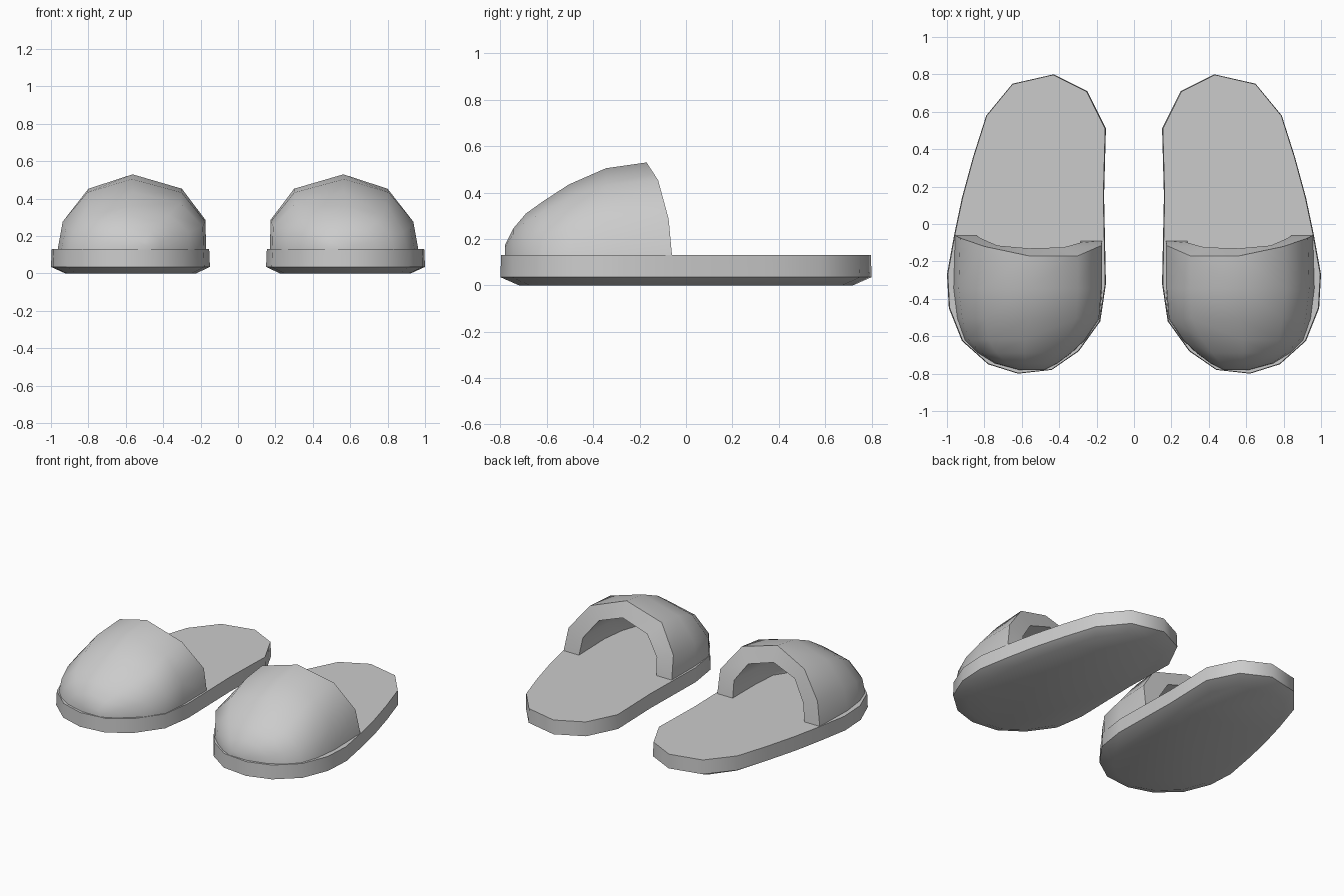
import bpy
import bmesh
import math

cube = bpy.data.objects.get("Cube")
if cube:
    bpy.data.objects.remove(cube, do_unlink=True)

grey = bpy.data.materials.new("soft grey")
grey.use_nodes = True
colour = (0.6, 0.6, 0.6, 1)
grey.diffuse_color = colour
grey.node_tree.nodes["Principled BSDF"].inputs["Base Color"].default_value = colour


def finish(bm, name, angle):
    """Turn the left part into an object and mirror it to the right."""
    bmesh.ops.recalc_face_normals(bm, faces=bm.faces)
    mesh = bpy.data.meshes.new(name)
    bm.to_mesh(mesh)
    bm.free()
    mesh.materials.append(grey)
    mesh.shade_smooth()
    mesh.set_sharp_from_angle(angle=math.radians(angle))
    obj = bpy.data.objects.new(name, mesh)
    bpy.context.collection.objects.link(obj)
    mirror = obj.modifiers.new("pair", 'MIRROR')
    mirror.use_mirror_merge = False
    return obj


def bridge(bm, a, b, closed=False):
    """Join two rows of vertices with quads."""
    n = len(a)
    for i in range(n if closed else n - 1):
        j = (i + 1) % n
        bm.faces.new((a[i], a[j], b[j], b[i]))


# Sole: foot outline stacked in rings, with a chamfered underside
outline = [(0.43, 0.8), (0.65, 0.75), (0.79, 0.58), (0.86, 0.36), (0.92, 0.14),
           (0.96, -0.05), (1.0, -0.27), (0.99, -0.45), (0.92, -0.625),
           (0.78, -0.75), (0.62, -0.8), (0.44, -0.78), (0.295, -0.68),
           (0.18, -0.52), (0.15, -0.32), (0.16, 0.15), (0.15, 0.51), (0.25, 0.71)]
cx = 0.57
bm = bmesh.new()
rings = []
for z, sx, sy in ((0, 0.82, 0.9), (0.035, 1, 1), (0.13, 0.99, 0.997)):
    rings.append([bm.verts.new((cx + (x - cx) * sx, y * sy, z)) for x, y in outline])
for low, high in zip(rings, rings[1:]):
    bridge(bm, low, high, closed=True)
bm.faces.new(rings[0])
bm.faces.new(rings[-1])
finish(bm, "sole", 40)

# Upper: arched sections running from the open rim to the toe
base = 0.125
arch = [(0, 0), (0.006, 0.4), (0.165, 0.81), (0.5, 1), (0.8, 0.81), (0.965, 0.4), (1, 0)]
rim_outer = [-0.09, -0.115, -0.17, -0.17, -0.12, -0.075, -0.06]
rim_inner = [-0.09, -0.1, -0.125, -0.13, -0.115, -0.075, -0.06]
# y, inner side x, outer side x, height
sections = [(-0.06, 0.17, 0.957, 0.53), (-0.345, 0.17, 0.965, 0.505),
            (-0.505, 0.183, 0.945, 0.435), (-0.62, 0.26, 0.905, 0.36),
            (-0.69, 0.335, 0.835, 0.31), (-0.745, 0.41, 0.745, 0.245),
            (-0.78, 0.48, 0.615, 0.175)]


def section_row(bm, section, wall, roof, rim=None):
    y, left, right, top = section
    left, right, top = left + wall, right - wall, top - roof
    return [bm.verts.new((left + (right - left) * t, rim[i] if rim else y,
                          base + (top - base) * h))
            for i, (t, h) in enumerate(arch)]


bm = bmesh.new()
outer = [section_row(bm, s, 0, 0, None if k else rim_outer)
         for k, s in enumerate(sections)]
inner = [section_row(bm, s, 0.115, 0.1, None if k else rim_inner)
         for k, s in enumerate(sections[:5])]
for shell in (outer, inner):
    for a, b in zip(shell, shell[1:]):
        bridge(bm, a, b)
    bm.faces.new(shell[-1])
bridge(bm, outer[0], inner[0])
# Close the hidden underside of the wall, so the shell is solid
for side in (0, -1):
    for k in range(4):
        bm.faces.new((outer[k][side], outer[k + 1][side],
                      inner[k + 1][side], inner[k][side]))
finish(bm, "upper", 50)
